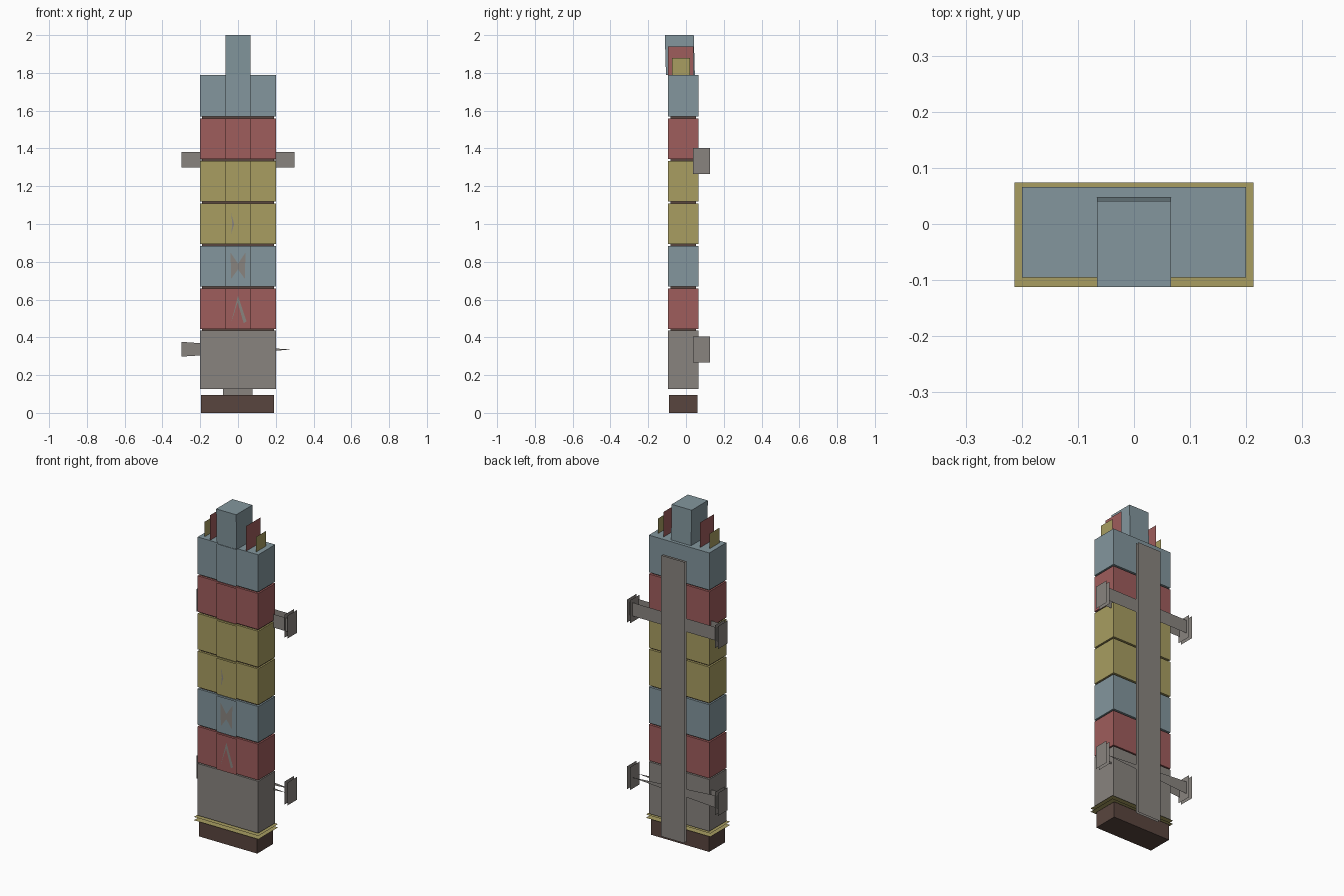
import bpy, bmesh

cube = bpy.data.objects.get("Cube")
if cube:
    bpy.data.objects.remove(cube, do_unlink=True)


def material(name, rgb):
    lin = [((c / 255 + 0.055) / 1.055) ** 2.4 for c in rgb]
    m = bpy.data.materials.new(name)
    m.use_nodes = True
    m.diffuse_color = (*lin, 1)
    m.node_tree.nodes["Principled BSDF"].inputs["Base Color"].default_value = (*lin, 1)
    return m


blue = material("dusty blue", (131, 150, 157))
red = material("faded red", (159, 93, 92))
yellow = material("ochre yellow", (168, 157, 97))
grey = material("warm grey", (137, 132, 127))
brown = material("dark brown", (89, 69, 62))


def finish(name, bm, mat):
    mesh = bpy.data.meshes.new(name)
    bm.to_mesh(mesh)
    bm.free()
    mesh.materials.append(mat)
    ob = bpy.data.objects.new(name, mesh)
    bpy.context.collection.objects.link(ob)
    return ob


def box(name, mat, x, y, z, lean=0):
    """Box from (min, max) ranges; lean moves the top along y."""
    bm = bmesh.new()
    bmesh.ops.create_cube(bm, size=1)
    for v in bm.verts:
        top = v.co.z > 0
        v.co = (x[v.co.x > 0], y[v.co.y > 0] + lean * top, z[top])
    return finish(name, bm, mat)


def sheet(name, mat, axis, pos, outline):
    """Flat sheet across one axis, outlined in the other two."""
    bm = bmesh.new()
    verts = []
    for a, b in outline:
        co = [a, b]
        co.insert(axis, pos)
        verts.append(bm.verts.new(co))
    bm.faces.new(verts)
    return finish(name, bm, mat)


def rect(a, b):
    return [(a[0], b[0]), (a[1], b[0]), (a[1], b[1]), (a[0], b[1])]


WIDE, DEEP, STRIP = (-0.2, 0.2), (-0.095, 0.066), (-0.066, 0.066)

# base, rim sheets and lower body
box("base", brown, (-0.195, 0.19), (-0.09, 0.06), (0, 0.095))
for i, z in enumerate((0.1, 0.12)):
    sheet(f"base_rim_{i}", yellow, 2, z, rect((-0.213, 0.213), (-0.112, 0.074)))
box("lower_body", grey, WIDE, DEEP, (0.126, 0.436))
box("dark_core", brown, (-0.19, 0.19), (-0.082, 0.052), (0.3, 1.6))

# stacked coloured blocks, each with a raised front panel
for i, mat in enumerate((red, blue, yellow, yellow, red, blue)):
    z = (0.443 + 0.225 * i, 0.658 + 0.225 * i)
    if i == 5:
        z = (z[0], 1.79)
    box(f"block_{i}", mat, WIDE, DEEP, z)
    sheet(f"front_panel_{i}", mat, 1, -0.108, rect(STRIP, z))

# abstract inlays on the front panels
sheet("chevron_inlay", grey, 1, -0.11,
      [(0, 0.62), (-0.036, 0.48), (-0.002, 0.585), (0.03, 0.475), (0.045, 0.485)])
sheet("waisted_inlay", grey, 1, -0.11,
      [(-0.04, 0.85), (-0.036, 0.71), (0, 0.76), (0.036, 0.71), (0.04, 0.85), (0, 0.79)])
sheet("sliver_inlay", grey, 1, -0.11,
      [(-0.037, 1.06), (-0.03, 1.0), (-0.037, 0.945), (-0.02, 1.0)])

# top tower and side fins
box("tower", blue, STRIP, (-0.106, 0.047), (1.79, 2), lean=-0.006)
for side, s in (("left", 1), ("right", -1)):
    sheet(f"tall_fin_{side}", red, 0, s * 0.12, rect((-0.095, 0.04), (1.79, 1.94)))
    sheet(f"short_fin_{side}", yellow, 0, s * 0.17, rect((-0.073, 0.022), (1.79, 1.88)))

# back spine made of two sheets
for i, y in enumerate((0.11, 0.125)):
    sheet(f"spine_{i}", grey, 1, y, rect((-0.08, 0.077), (0.045, 1.725)))

# cross arms: upper one straight, lower one tapering to a point
upper = rect((-0.3, 0.3), (1.3, 1.38))
lower = [(-0.3, 0.298), (0.285, 0.335), (-0.3, 0.376)]
for i, y in enumerate((0.05, 0.105)):
    sheet(f"upper_arm_{i}", grey, 1, y, upper)
    sheet(f"lower_arm_{i}", grey, 1, y, lower)

# paired end plates on the arms
for level, z in (("lower", (0.268, 0.405)), ("upper", (1.265, 1.402))):
    for side, s in (("left", 1), ("right", -1)):
        for i, x in enumerate((0.28, 0.3)):
            sheet(f"{level}_end_plate_{side}_{i}", grey, 0, s * x, rect((0.038, 0.128), z))
